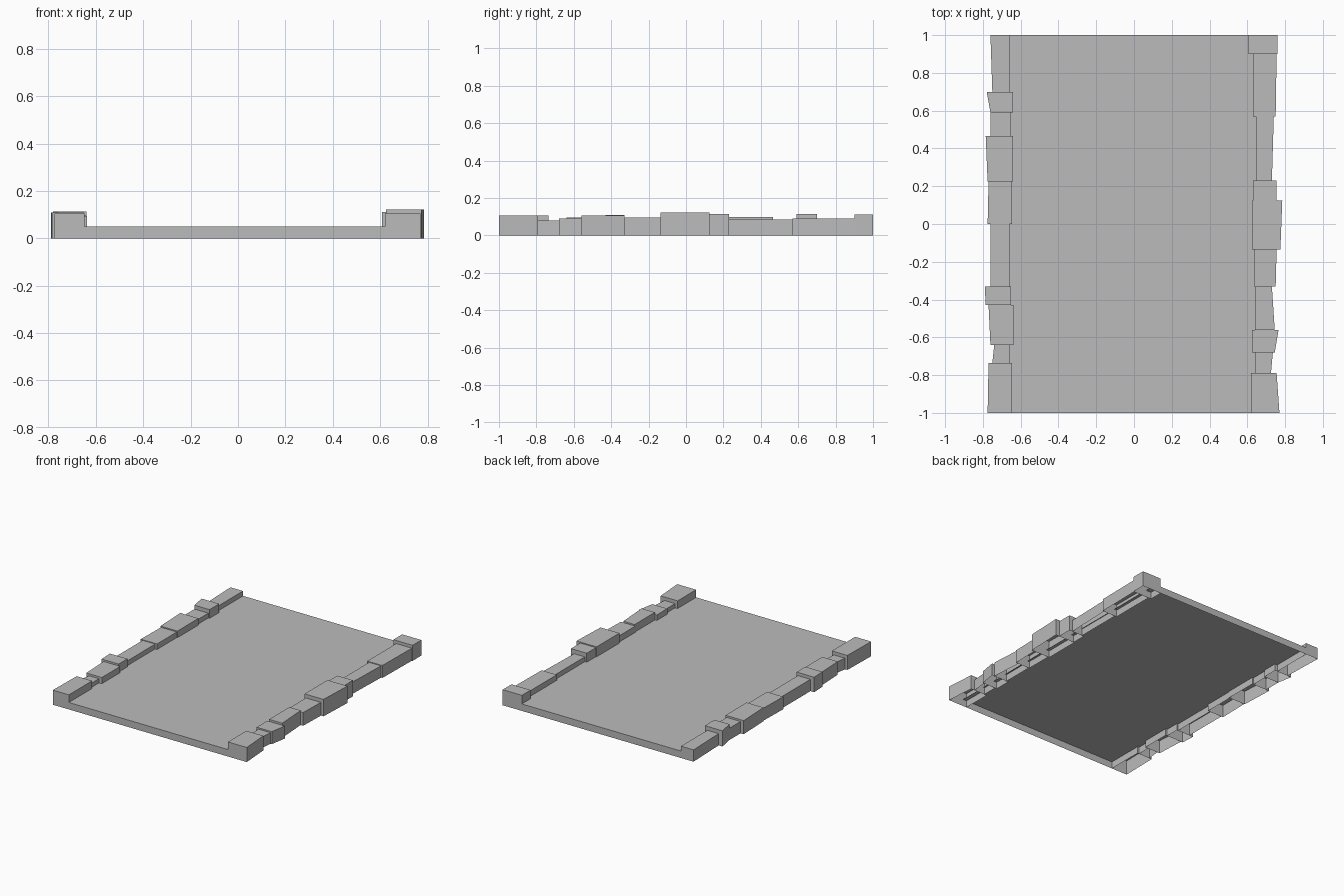
import bpy

cube = bpy.data.objects.get("Cube")
if cube:
    bpy.data.objects.remove(cube, do_unlink=True)

# One plain stone colour
stone = bpy.data.materials.new("grey stone")
stone.use_nodes = True
grey = (0.5, 0.5, 0.5, 1)
stone.diffuse_color = grey
stone.node_tree.nodes["Principled BSDF"].inputs["Base Color"].default_value = grey


def add_mesh(name, verts, faces):
    mesh = bpy.data.meshes.new(name)
    mesh.from_pydata(verts, [], faces)
    mesh.materials.append(stone)
    obj = bpy.data.objects.new(name, mesh)
    bpy.context.collection.objects.link(obj)
    return obj


def add_block(name, side, front, back, outer_front, outer_back, inner, height):
    """Curb stone with tapered plan and open bottom; side is +1 or -1 in x."""
    plan = [(inner, front), (outer_front, front), (outer_back, back), (inner, back)]
    verts = [(side * x, y, z) for z in (0, height) for x, y in plan]
    faces = [(i, (i + 1) % 4, (i + 1) % 4 + 4, i + 4) for i in range(4)]
    faces.append((4, 5, 6, 7))
    if side < 0:
        faces = [tuple(reversed(f)) for f in faces]
    add_mesh(name, verts, faces)


def add_curb(name, side, rows):
    """Chain stones front to back; each one ends where the next begins."""
    ends = [row[0] for row in rows[1:]] + [1]
    for i, (row, back) in enumerate(zip(rows, ends), start=1):
        front, outer_front, outer_back, inner, height = row
        add_block(f"{name}_stone_{i}", side, front, back,
                  outer_front, outer_back, inner, height)


# Road deck: top sheet folded down at the front and back, open underneath
deck_profile = [(-1, 0), (-1, .05), (1, .05), (1, 0)]
deck_verts = [(x, y, z) for x in (-.665, .65) for y, z in deck_profile]
add_mesh("road_deck", deck_verts, [(i, i + 4, i + 5, i + 1) for i in range(3)])

# Curb stones: front y, outer x at front, outer x at back, inner x, height
add_curb("left_curb", 1, [
    (-1, .77, .755, .62, .105),
    (-.79, .725, .735, .64, .08),
    (-.68, .745, .765, .625, .09),
    (-.56, .745, .73, .64, .105),
    (-.33, .75, .755, .635, .095),
    (-.135, .775, .785, .625, .122),
    (.125, .755, .755, .63, .115),
    (.23, .73, .74, .645, .085),
    (.57, .75, .755, .63, .09),
    (.9, .76, .76, .607, .112),
])
add_curb("right_curb", -1, [
    (-1, .775, .77, .647, .105),
    (-.735, .75, .74, .66, .08),
    (-.64, .76, .77, .637, .095),
    (-.43, .785, .79, .65, .108),
    (-.33, .76, .76, .66, .085),
    (0, .775, .77, .645, .09),
    (.225, .775, .785, .64, .098),
    (.465, .76, .76, .65, .085),
    (.59, .76, .78, .64, .113),
    (.7, .75, .76, .66, .085),
])
